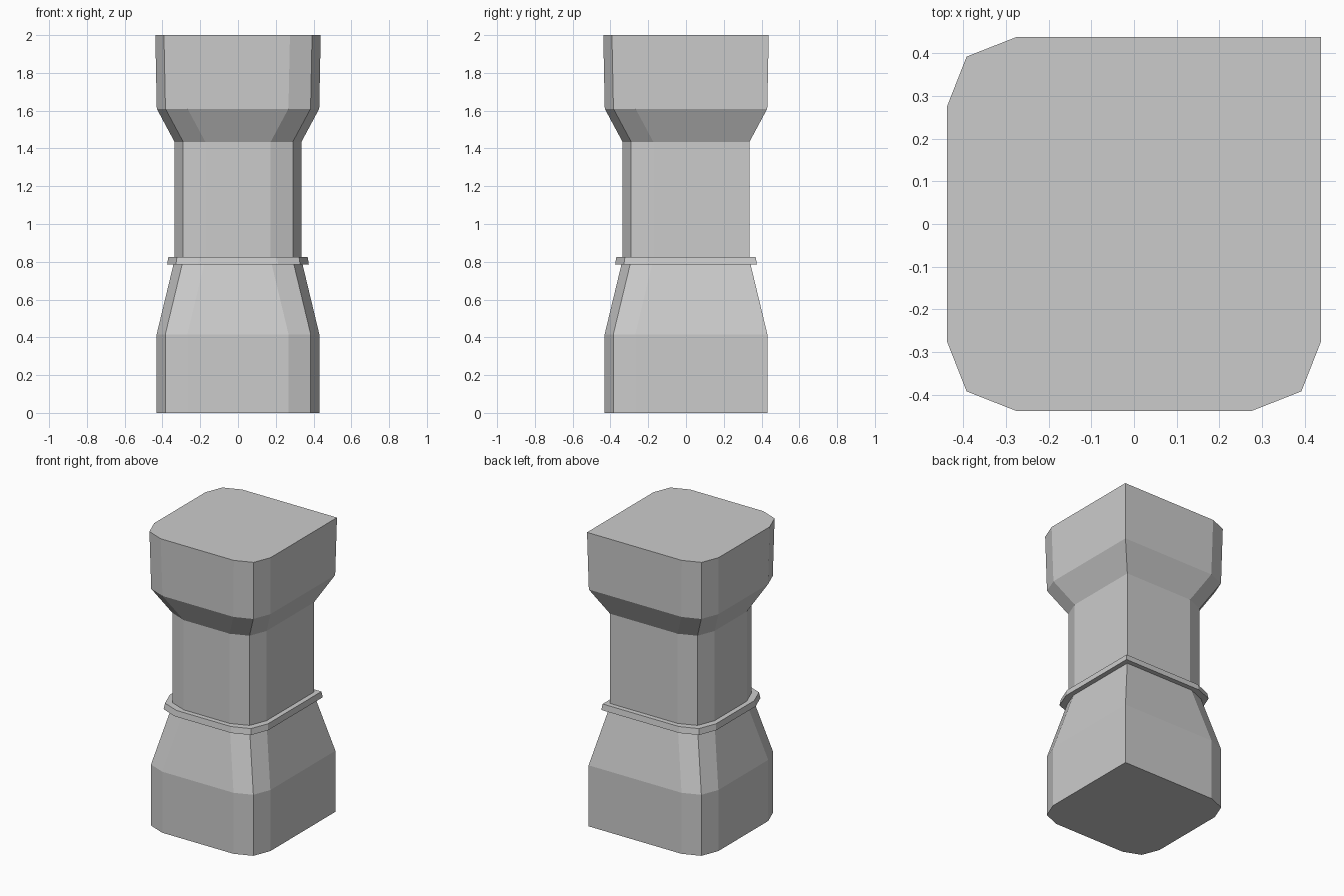
import bpy
import bmesh

cube = bpy.data.objects.get("Cube")
if cube:
    bpy.data.objects.remove(cube, do_unlink=True)

stone = bpy.data.materials.new("grey stone")
stone.use_nodes = True
GREY = (0.6, 0.6, 0.6, 1)
stone.diffuse_color = GREY
stone.node_tree.nodes["Principled BSDF"].inputs["Base Color"].default_value = GREY


def outline(h, wide=0.163, narrow=0.046):
    """Square with three faceted corners; the back left corner stays sharp."""
    points = [(h, h)]
    for sx, sy in ((-1, 1), (-1, -1), (1, -1)):
        corner = [(sx * (h - wide), sy * h),
                  (sx * (h - narrow), sy * (h - narrow)),
                  (sx * h, sy * (h - wide))]
        points += corner if sx != sy else corner[::-1]
    # order every point counter-clockwise
    from math import atan2
    return sorted(points, key=lambda p: atan2(p[1], p[0]))


def loft(name, levels, cap_bottom=False, cap_top=False):
    """Skin the outline through (half width, height) levels."""
    bm = bmesh.new()
    rings = [[bm.verts.new((x, y, z)) for x, y in outline(h)] for h, z in levels]
    for low, high in zip(rings, rings[1:]):
        for i in range(len(low)):
            j = (i + 1) % len(low)
            bm.faces.new((low[i], low[j], high[j], high[i]))
    if cap_bottom:
        bm.faces.new(rings[0][::-1])
    if cap_top:
        bm.faces.new(rings[-1])
    mesh = bpy.data.meshes.new(name)
    bm.to_mesh(mesh)
    bm.free()
    mesh.materials.append(stone)
    obj = bpy.data.objects.new(name, mesh)
    bpy.context.collection.objects.link(obj)
    return obj


# Tapered foot, thin collar, plain shaft and flared head
loft("base", [(0.431, 0), (0.431, 0.415), (0.342, 0.785)], cap_bottom=True)
loft("collar", [(0.342, 0.785), (0.375, 0.785), (0.369, 0.825), (0.336, 0.825)])
loft("shaft", [(0.336, 0.825), (0.336, 1.435)])
loft("capital", [(0.336, 1.435), (0.43, 1.61), (0.438, 2)], cap_top=True)
